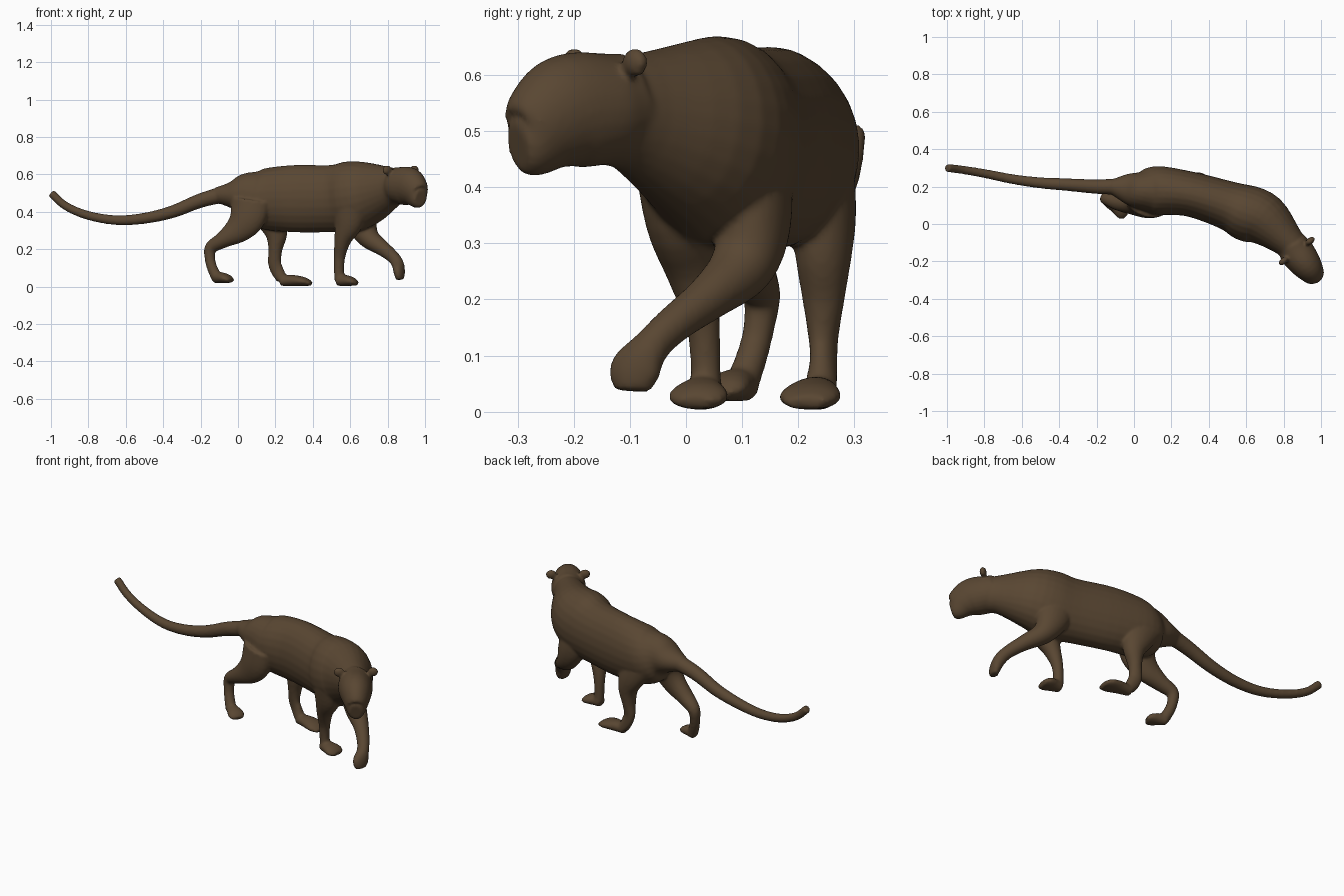
import bpy, bmesh, math
from mathutils import Vector, Matrix

cube = bpy.data.objects.get("Cube")
if cube:
    bpy.data.objects.remove(cube, do_unlink=True)

# One dark brown fur material
fur = bpy.data.materials.new("dark_brown_fur")
fur.use_nodes = True
color = (0.1, 0.062, 0.032, 1)
fur.diffuse_color = color
shader = next(node for node in fur.node_tree.nodes if node.type == 'BSDF_PRINCIPLED')
shader.inputs["Base Color"].default_value = color
shader.inputs["Roughness"].default_value = 0.8

SIDES = 24
STEPS = 4
ACROSS = Vector((0.3, 1, 0))
skin = bmesh.new()


def smooth_path(stations):
    """Rounded path through every station; a round one gets equal depth."""
    points = [Vector((*station, station[-1])[:5]) for station in stations]
    before = points[0] * 2 - points[1]
    after = points[-1] * 2 - points[-2]
    padded = [before] + points + [after]
    path = []
    for a, b, c, d in zip(padded, padded[1:], padded[2:], padded[3:]):
        for step in range(STEPS):
            t = step / STEPS
            path.append(b + (c - a) * (t / 2)
                        + (a * 2 - b * 5 + c * 4 - d) * (t * t / 2)
                        + (b * 3 - a - c * 3 + d) * (t ** 3 / 2))
    return path + [points[-1]]


def limb(stations, lateral=ACROSS):
    """Loft rings along stations of x, y, z, radius and, if oval, depth."""
    path = smooth_path(stations)
    centres = [Vector(row[:3]) for row in path]
    rings = []
    for i, (centre, row) in enumerate(zip(centres, path)):
        following = centres[min(i + 1, len(path) - 1)]
        tangent = (following - centres[max(i - 1, 0)]).normalized()
        side = (lateral - tangent * lateral.dot(tangent)).normalized()
        depth = tangent.cross(side)
        ring = []
        for k in range(SIDES):
            angle = math.tau * k / SIDES
            offset = side * math.cos(angle) * row[3] + depth * math.sin(angle) * row[4]
            ring.append(skin.verts.new(centre + offset))
        rings.append(ring)
    for lower, upper in zip(rings, rings[1:]):
        for k in range(SIDES):
            n = (k + 1) % SIDES
            skin.faces.new((lower[k], lower[n], upper[n], upper[k]))
    skin.faces.new(rings[0][::-1])
    skin.faces.new(rings[-1])


def paw(heel, length, heading, width, floor):
    """Flat-soled paw that spreads toward the toes."""
    forward = Vector((math.cos(heading), math.sin(heading), 0))
    sections = ((0, .5, .025), (.35, .75, .03), (.75, 1, .024), (1, .7, .012))
    stations = []
    for along, spread, thickness in sections:
        centre = Vector((*heel, floor + thickness)) + forward * length * along
        stations.append((*centre, width * spread, thickness))
    limb(stations, Vector((-forward.y, forward.x, 0)))


# Torso and neck, rump to nape
limb([(-.12, .2, .49, .04, .04), (-.04, .19, .49, .08, .07),
      (.03, .18, .49, .1, .12), (.12, .18, .47, .13, .16),
      (.3, .16, .47, .12, .18), (.5, .1, .47, .13, .18),
      (.6, .06, .48, .15, .19), (.7, .02, .5, .14, .17),
      (.82, -.09, .53, .09, .11), (.87, -.15, .53, .08, .09)])

# Tail, tapering evenly toward the tip
tail_path = [(-.05, .2, .5), (-.2, .2, .46), (-.35, .21, .4), (-.5, .22, .365),
             (-.65, .24, .355), (-.8, .27, .38), (-.92, .29, .43), (-1, .3, .5)]
last = len(tail_path) - 1
limb([(*point, .022 + .023 * (1 - i / last) ** 2) for i, point in enumerate(tail_path)])

# Head, turned toward its right
facing_side = Vector((.8, .6, 0))
limb([(.84, -.1, .55, .08, .09), (.87, -.15, .54, .093, .1),
      (.915, -.21, .535, .085, .103), (.945, -.25, .51, .07, .09),
      (.965, -.28, .48, .052, .067), (.977, -.3, .473, .036, .045)], facing_side)

# Ears
head_top = Vector((.87, -.145, .622))
for sign in (1, -1):
    place = Matrix.Translation(head_top + facing_side * sign * .09)
    turn = Matrix.Rotation(math.atan2(facing_side.y, facing_side.x), 4, 'Z')
    bmesh.ops.create_uvsphere(skin, u_segments=16, v_segments=10, radius=.03,
                              matrix=place @ turn @ Matrix.Diagonal((1, .6, .9, 1)))

# Right front leg, bearing weight
limb([(.6, -.02, .45, .07, .1), (.59, -.01, .34, .06, .08), (.56, .01, .25, .046),
      (.543, .03, .16, .031), (.54, .035, .08, .027), (.545, .035, .035, .03)])
paw((.525, .035), .115, -.15, .055, .003)

# Left front leg, lifted with a hanging paw
limb([(.62, .13, .45, .055, .1), (.66, .125, .34, .06, .085), (.7, .1, .26, .058),
      (.77, .045, .207, .042), (.83, -.02, .157, .034), (.855, -.06, .118, .033),
      (.862, -.09, .075, .048, .028), (.866, -.095, .037, .034, .02)])

# Left rear leg, planted
limb([(.13, .235, .46, .06, .11), (.18, .245, .36, .056, .085), (.205, .245, .28, .05, .06),
      (.2, .245, .2, .038), (.195, .245, .13, .026, .036), (.21, .245, .085, .024, .036),
      (.235, .24, .04, .03)])
paw((.225, .24), .17, -.15, .056, .003)

# Right rear leg, trailing
limb([(.07, .1, .46, .06, .11), (.05, .095, .37, .06, .1), (0, .1, .305, .052, .075),
      (-.08, .115, .25, .045), (-.145, .135, .207, .034), (-.15, .13, .15, .028),
      (-.138, .118, .1, .028), (-.115, .1, .05, .03)])
paw((-.13, .112), .11, -.55, .046, .018)

# Fuse all parts into one continuous skin
mesh = bpy.data.meshes.new("big_cat_skin")
bmesh.ops.recalc_face_normals(skin, faces=skin.faces[:])
skin.to_mesh(mesh)
skin.free()
mesh.materials.append(fur)
mesh.polygons.foreach_set("use_smooth", [True] * len(mesh.polygons))
cat = bpy.data.objects.new("big_cat_skin", mesh)
bpy.context.collection.objects.link(cat)

fuse = cat.modifiers.new("fuse", 'REMESH')
fuse.mode = 'VOXEL'
fuse.voxel_size = .007
fuse.use_smooth_shade = True
soften = cat.modifiers.new("soften", 'SMOOTH')
soften.factor = .5
soften.iterations = 8
